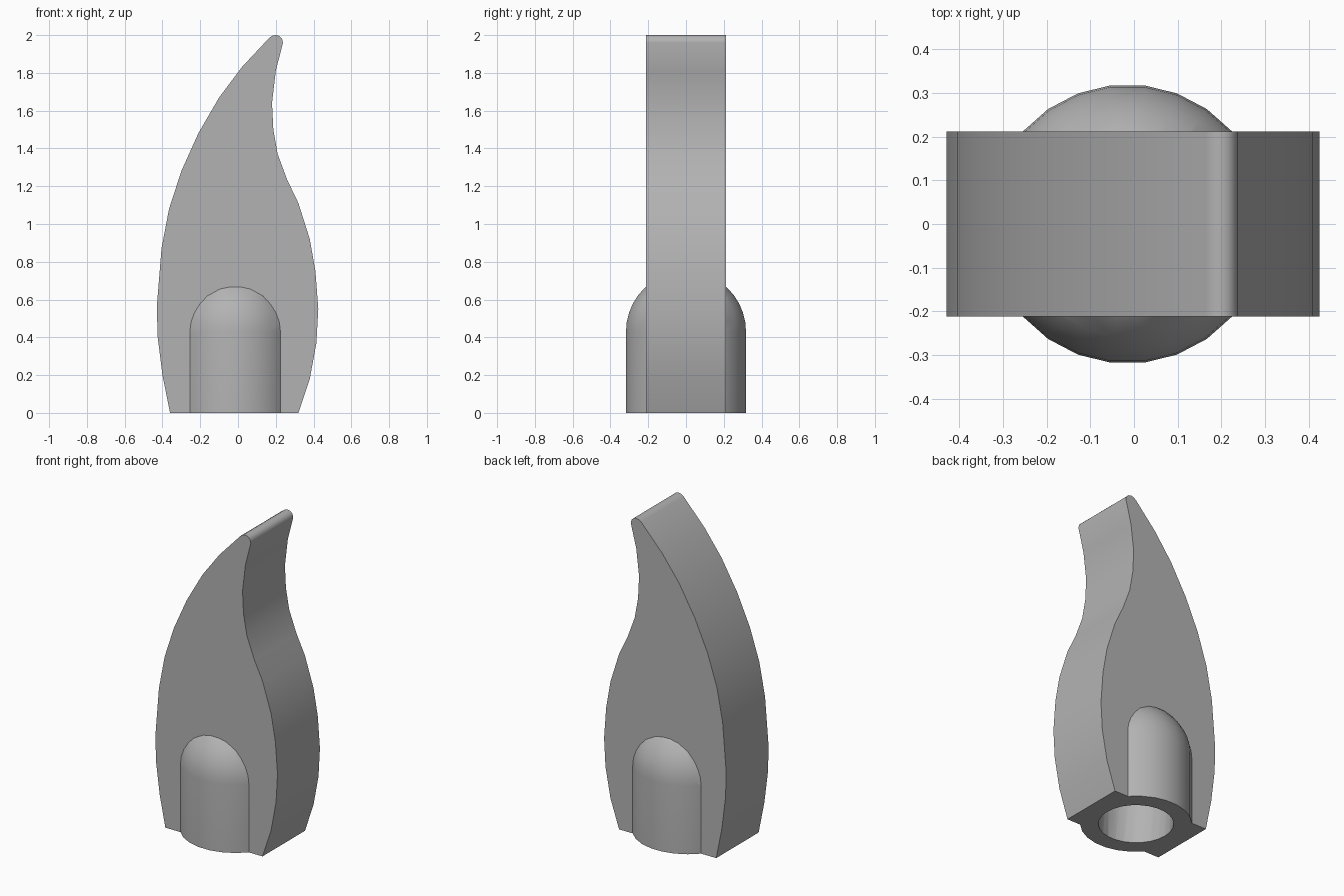
import bpy, bmesh
from math import sin, cos, pi, radians
from mathutils import Vector

cube = bpy.data.objects.get("Cube")
if cube:
    bpy.data.objects.remove(cube, do_unlink=True)

grey = bpy.data.materials.new("plain grey")
grey.use_nodes = True
colour = (0.45, 0.45, 0.45, 1)
grey.diffuse_color = colour
grey.node_tree.nodes["Principled BSDF"].inputs["Base Color"].default_value = colour

HALF_DEPTH = 0.212
SOCKET_X = -0.015
SHOULDER = 0.43     # height where the round socket turns into a dome


def make_object(name, bm):
    bmesh.ops.recalc_face_normals(bm, faces=bm.faces)
    mesh = bpy.data.meshes.new(name)
    bm.to_mesh(mesh)
    bm.free()
    mesh.materials.append(grey)
    obj = bpy.data.objects.new(name, mesh)
    bpy.context.collection.objects.link(obj)
    return obj


def domed_post(name, radius, bottom, sides=26, rings=10):
    """Upright cylinder with a hemispherical top, spun from a profile."""
    profile = [(0, bottom), (radius, bottom)]
    for i in range(rings + 1):
        a = pi / 2 * i / rings
        profile.append((radius * cos(a), SHOULDER + radius * sin(a)))
    bm = bmesh.new()
    verts = [bm.verts.new((SOCKET_X + r, 0, z)) for r, z in profile]
    edges = [bm.edges.new(pair) for pair in zip(verts, verts[1:])]
    bmesh.ops.spin(bm, geom=verts + edges, cent=(SOCKET_X, 0, 0), axis=(0, 0, 1),
                   angle=2 * pi, steps=sides, use_merge=False)
    bmesh.ops.remove_doubles(bm, verts=bm.verts, dist=0.0001)
    return make_object(name, bm)


def combine(target, other, operation):
    mod = target.modifiers.new(operation.lower(), 'BOOLEAN')
    mod.operation = operation
    mod.solver = 'EXACT'
    mod.object = other
    bpy.context.view_layer.objects.active = target
    bpy.ops.object.modifier_apply(modifier=mod.name)
    bpy.data.objects.remove(other, do_unlink=True)


# Flame silhouette, up the left edge, round the tip and down the right edge
outline = [
    (-.36, 0), (-.40, .2), (-.425, .4), (-.43, .56), (-.405, .87), (-.365, 1.08),
    (-.30, 1.28), (-.21, 1.48), (-.10, 1.67), (.02, 1.83), (.165, 1.985),
    (.183, 1.997), (.20, 2), (.218, 1.996), (.233, 1.982), (.238, 1.96),
    (.20, 1.81), (.18, 1.64), (.187, 1.50), (.21, 1.37), (.26, 1.235),
    (.32, 1.11), (.38, .92), (.41, .75), (.425, .55), (.415, .37), (.38, .18), (.32, 0)]
bm = bmesh.new()
face = bm.faces.new([bm.verts.new((x, -HALF_DEPTH, z)) for x, z in outline])
slab = bmesh.ops.extrude_face_region(bm, geom=[face])
moved = [v for v in slab["geom"] if isinstance(v, bmesh.types.BMVert)]
bmesh.ops.translate(bm, verts=moved, vec=Vector((0, 2 * HALF_DEPTH, 0)))
flame = make_object("flame", bm)

# Domed socket bulging from both faces, then hollowed from below
combine(flame, domed_post("socket", 0.32, 0), 'UNION')
combine(flame, domed_post("socket_hole", 0.216, -0.1), 'DIFFERENCE')

# Smooth curved walls, crisp rims
bpy.ops.object.select_all(action='DESELECT')
flame.select_set(True)
bpy.context.view_layer.objects.active = flame
bpy.ops.object.shade_smooth_by_angle(angle=radians(35))
